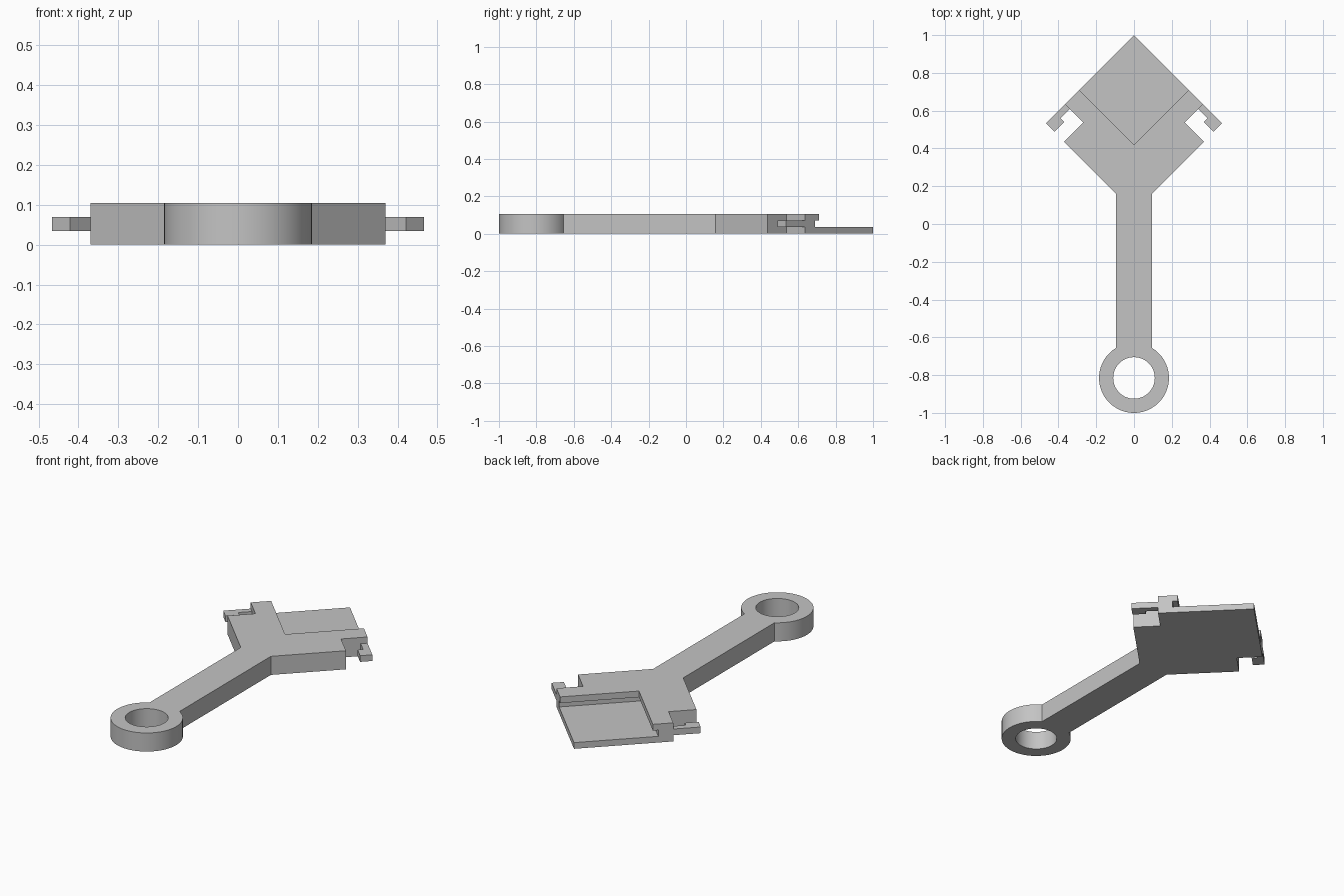
import bpy, bmesh, math

cube = bpy.data.objects.get("Cube")
if cube:
    bpy.data.objects.remove(cube, do_unlink=True)

HEIGHT, LOW, MID = 0.105, 0.035, 0.07
RING_Y, RING_R, BORE_R, SHAFT = -0.815, 0.185, 0.11, 0.094

grey = bpy.data.materials.new("plain grey")
grey.use_nodes = True
colour = (0.55, 0.55, 0.55, 1)
grey.diffuse_color = colour
grey.node_tree.nodes["Principled BSDF"].inputs["Base Color"].default_value = colour


def prism(name, outline, z0, z1):
    """Extrude a flat outline between two heights."""
    bm = bmesh.new()
    face = bm.faces.new([bm.verts.new((x, y, z0)) for x, y in outline])
    top = bmesh.ops.extrude_face_region(bm, geom=[face])["geom"]
    bmesh.ops.translate(bm, vec=(0, 0, z1 - z0),
                        verts=[v for v in top if isinstance(v, bmesh.types.BMVert)])
    bmesh.ops.recalc_face_normals(bm, faces=bm.faces)
    mesh = bpy.data.meshes.new(name)
    bm.to_mesh(mesh)
    bm.free()
    mesh.materials.append(grey)
    obj = bpy.data.objects.new(name, mesh)
    bpy.context.collection.objects.link(obj)
    return obj


def diagonal(total, diff):
    """Point where x + y = total and y - x = diff."""
    return ((total - diff) / 2, (total + diff) / 2)


def arc(radius, start, end, steps):
    return [(radius * math.cos(start + (end - start) * i / steps),
             RING_Y + radius * math.sin(start + (end - start) * i / steps))
            for i in range(steps + 1)]


def select_only(obj):
    bpy.ops.object.select_all(action="DESELECT")
    obj.select_set(True)
    bpy.context.view_layer.objects.active = obj


def cut(target, cutter):
    cutter.hide_render = True
    mod = target.modifiers.new("cut", "BOOLEAN")
    mod.operation, mod.solver, mod.object = "DIFFERENCE", "EXACT", cutter
    select_only(target)
    bpy.ops.object.modifier_apply(modifier=mod.name)
    bpy.data.objects.remove(cutter, do_unlink=True)


# Body: ring end, shaft and notched diamond head in one outline
side = [(SHAFT, SHAFT + 0.065), diagonal(0.805, 0.065),
        diagonal(0.805, 0.27), diagonal(1, 0.27)]
join = math.acos(SHAFT / RING_R)
outline = (arc(RING_R, math.pi - join, 2 * math.pi + join, 72) + side
           + [(0, 1)] + [(-x, y) for x, y in reversed(side)])
body = prism("handle_body", outline, 0, HEIGHT)

# Ring bore
cut(body, prism("bore_cutter", arc(BORE_R, 0, 2 * math.pi, 64)[:-1], -0.1, 0.2))

# Stepped pocket over the thin plate, wider below its lip
for corner, z0, z1 in ((0.38, LOW, MID), (0.42, LOW + 0.01, 0.2)):
    pocket = [(0, corner), (0.5, corner + 0.5), (0, corner + 1), (-0.5, corner + 0.5)]
    cut(body, prism("pocket_cutter", pocket, z0, z1))
select_only(body)
bpy.ops.object.shade_smooth_by_angle(angle=math.radians(30))

# Thin hooked clips at both side corners
hook = [diagonal(*p) for p in ((1, 0.27), (0.95, 0.27), (0.95, 0.17),
                               (0.91, 0.17), (0.91, 0.068), (1, 0.068))]
for name, sign in (("left_clip", 1), ("right_clip", -1)):
    prism(name, [(sign * x, y) for x, y in hook], LOW, MID)
